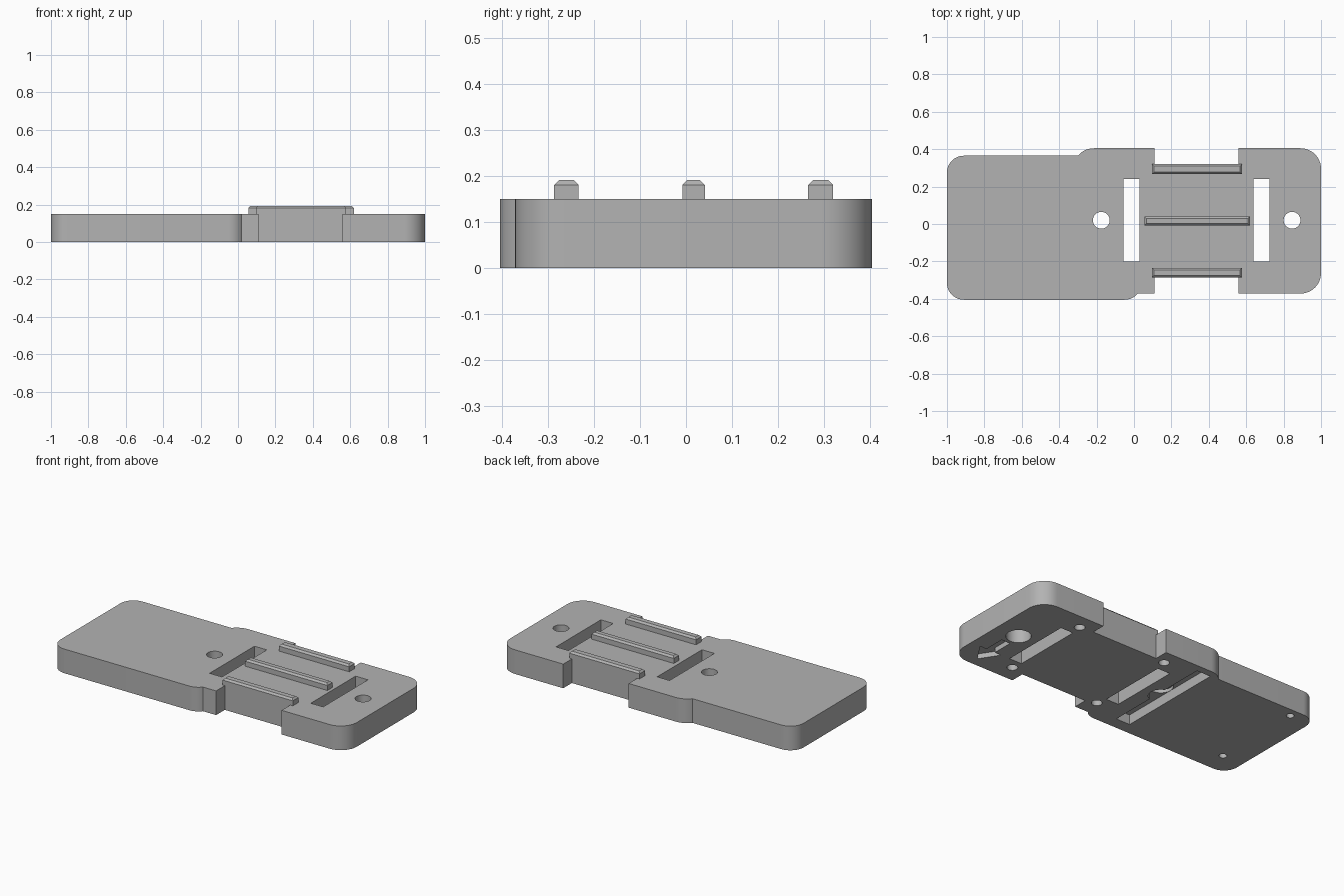
import bpy
import bmesh
from math import sin, cos, radians, sqrt

cube = bpy.data.objects.get("Cube")
if cube:
    bpy.data.objects.remove(cube, do_unlink=True)

THICK = 0.15
grey = bpy.data.materials.new("plain grey")
grey.use_nodes = True
colour = (0.45, 0.45, 0.45, 1)
grey.diffuse_color = colour
grey.node_tree.nodes["Principled BSDF"].inputs["Base Color"].default_value = colour


def arc(cx, cy, r, start, end, steps=12):
    """Points on a circular arc, angles in degrees."""
    angles = [radians(start + (end - start) * i / steps) for i in range(steps + 1)]
    return [(cx + r * cos(a), cy + r * sin(a)) for a in angles]


def rounded_rect(x0, x1, y0, y1, r):
    return (arc(x1 - r, y1 - r, r, 0, 90) + arc(x0 + r, y1 - r, r, 90, 180)
            + arc(x0 + r, y0 + r, r, 180, 270) + arc(x1 - r, y0 + r, r, 270, 360))


def rect(x0, x1, y0, y1):
    return [(x0, y0), (x1, y0), (x1, y1), (x0, y1)]


def circle(x, y, r):
    return arc(x, y, r, 0, 360, 32)[:-1]


def prism(name, points, z0, z1):
    """Extrude a flat outline between two heights."""
    bm = bmesh.new()
    face = bm.faces.new([bm.verts.new((x, y, z0)) for x, y in points])
    top = bmesh.ops.extrude_face_region(bm, geom=[face])["geom"]
    bmesh.ops.translate(bm, vec=(0, 0, z1 - z0),
                        verts=[v for v in top if isinstance(v, bmesh.types.BMVert)])
    bmesh.ops.recalc_face_normals(bm, faces=bm.faces)
    mesh = bpy.data.meshes.new(name)
    bm.to_mesh(mesh)
    bm.free()
    mesh.materials.append(grey)
    obj = bpy.data.objects.new(name, mesh)
    bpy.context.collection.objects.link(obj)
    return obj


def combine(target, tool, operation):
    """Apply a boolean and discard the helper object."""
    tool.hide_render = True
    mod = target.modifiers.new("boolean", "BOOLEAN")
    mod.operation = operation
    mod.solver = "EXACT"
    mod.object = tool
    graph = bpy.context.evaluated_depsgraph_get()
    result = bpy.data.meshes.new_from_object(target.evaluated_get(graph))
    target.modifiers.clear()
    target.data = result
    bpy.data.objects.remove(tool, do_unlink=True)


def cut(points, depth=None):
    """Cut from the underside, right through when no depth is given."""
    top = THICK + 0.05 if depth is None else depth
    combine(plate, prism("cutter", points, -0.05, top), "DIFFERENCE")


# Base plate: two overlapping rounded slabs
plate = prism("base_plate", rounded_rect(-1, 0.04, -0.405, 0.365, 0.09), 0, THICK)
slab = prism("slab", rounded_rect(-0.325, 1, -0.372, 0.405, 0.11), 0, THICK)
combine(plate, slab, "UNION")

# Side notches
cut(rect(0.11, 0.56, 0.32, 0.5))
cut(rect(0.11, 0.56, -0.5, -0.287))

# Strap slots
for x in (-0.055, 0.64):
    cut(rect(x, x + 0.085, -0.2, 0.24))

# Screw holes with wider recesses below
for x in (-0.175, 0.845):
    cut(circle(x, 0.02, 0.07), 0.08)
    cut(circle(x, 0.02, 0.045))

# Long pocket in the underside
cut(rect(-0.245, -0.15, -0.33, 0.36), 0.06)

# Blind holes in the underside
for x, r in ((0.65, 0.03), (0.045, 0.03), (-0.86, 0.022)):
    for y in (0.31, -0.265):
        cut(circle(x, y, r), 0.06)

# Direction arrow sunk into the underside
half_arrow = [(0.03, -0.07), (0.03, -0.2), (0.075, -0.2)]
arrow = [(0.86 + x, y) for x, y in half_arrow] + [(0.86, -0.315)]
arrow += [(0.86 - x, y) for x, y in reversed(half_arrow)]
cut(arrow, 0.03)

# Raised rails with bevelled tops
rails = (("back_rail", 0.095, 0.578, 0.266, 0.32),
         ("middle_rail", 0.055, 0.62, -0.008, 0.041),
         ("front_rail", 0.095, 0.578, -0.287, -0.234))
for name, x0, x1, y0, y1 in rails:
    rail = prism(name, rect(x0, x1, y0, y1), THICK, 0.192)
    bm = bmesh.new()
    bm.from_mesh(rail.data)
    edges = [e for e in bm.edges if all(v.co.z > 0.19 for v in e.verts)]
    bmesh.ops.bevel(bm, geom=edges, offset=0.011, segments=1, affect="EDGES")
    bm.to_mesh(rail.data)
    bm.free()

# Smooth the round walls, keep the corners sharp
bpy.ops.object.select_all(action="DESELECT")
plate.select_set(True)
bpy.context.view_layer.objects.active = plate
bpy.ops.object.shade_smooth_by_angle(angle=radians(25))
